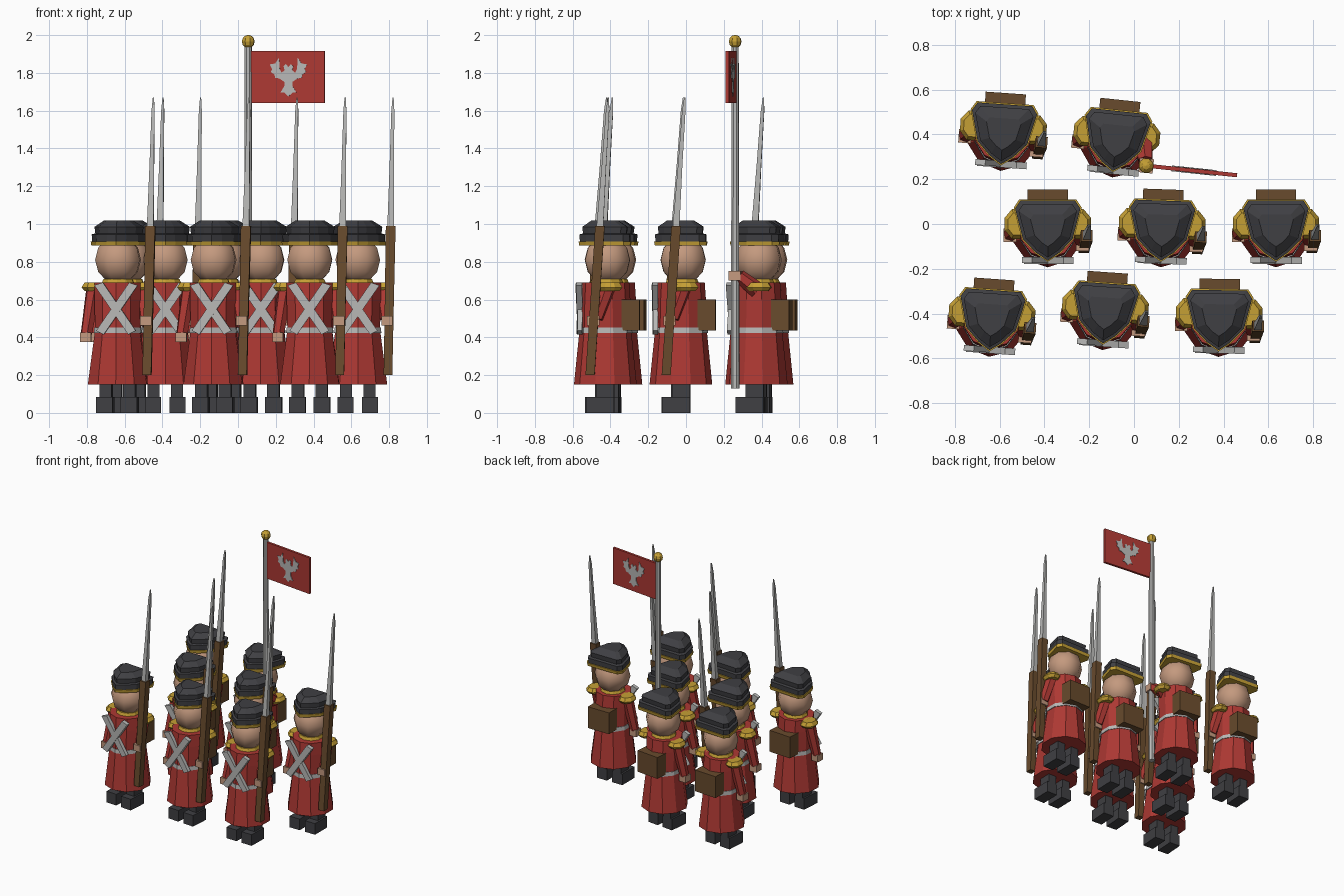
import bpy, math
from mathutils import Vector, Matrix

if "Cube" in bpy.data.objects:
    bpy.data.objects.remove(bpy.data.objects["Cube"])


def material(name, rgb):
    m = bpy.data.materials.new(name)
    m.diffuse_color = (*rgb, 1)
    m.use_nodes = True
    m.node_tree.nodes["Principled BSDF"].inputs["Base Color"].default_value = m.diffuse_color
    return m


RED = material("coat_red", (0.42, 0.04, 0.033))
DARK = material("charcoal", (0.05, 0.05, 0.056))
SKIN = material("skin", (0.55, 0.32, 0.21))
WOOD = material("brown", (0.14, 0.07, 0.026))
GOLD = material("gold", (0.56, 0.35, 0.035))
GREY = material("light_grey", (0.48, 0.48, 0.47))


def mesh(name, verts, faces, mat, smooth=False):
    me = bpy.data.meshes.new(name)
    me.from_pydata([tuple(v) for v in verts], [], faces)
    me.materials.append(mat)
    me.update()
    for p in me.polygons:
        p.use_smooth = smooth
    return me


def loft(name, rings, mat, smooth=False):
    """Skin equal-length counter-clockwise rings from bottom to top and cap both ends."""
    n = len(rings[0])
    verts = [v for r in rings for v in r]
    faces = [(k * n + i, k * n + (i + 1) % n, (k + 1) * n + (i + 1) % n, (k + 1) * n + i)
             for k in range(len(rings) - 1) for i in range(n)]
    faces += [tuple(reversed(range(n))), tuple(range(len(verts) - n, len(verts)))]
    return mesh(name, verts, faces, mat, smooth)


def ring(z, rx, ry, n, cx=0, cy=0):
    return [(cx + rx * math.cos(2 * math.pi * (i + .5) / n),
             cy + ry * math.sin(2 * math.pi * (i + .5) / n), z) for i in range(n)]


def lathe(name, prof, n, mat, cx=0, cy=0, smooth=False):
    k = 1 / math.cos(math.pi / n)
    return loft(name, [ring(z, rx * k, ry * k, n, cx, cy) for z, rx, ry in prof], mat, smooth)


def limb(name, pts, n, mat):
    """Tapered tube along a nearly straight path of (point, radius)."""
    q = (Vector(pts[-1][0]) - Vector(pts[0][0])).to_track_quat('Z', 'Y')
    return loft(name, [[Vector(p) + q @ Vector(v) for v in ring(0, r, r, n)] for p, r in pts], mat)


def box(name, lo, hi, mat):
    (a, b, c), (d, e, f) = lo, hi
    return loft(name, [[(a, b, z), (d, b, z), (d, e, z), (a, e, z)] for z in (c, f)], mat)


def ball(name, c, r, seg, rows, mat, smooth=False):
    prof = [(-math.pi / 2 + math.pi * i / rows) for i in range(rows + 1)]
    rings = [ring(c[2] + r * math.sin(t), max(r * math.cos(t), 1e-4), max(r * math.cos(t), 1e-4),
                  seg, c[0], c[1]) for t in prof]
    return loft(name, rings, mat, smooth)


def plate(name, outline, y0, y1, mat):
    """Upright plate from an outline in x and z."""
    n = len(outline)
    verts = [(x, y, z) for y in (y0, y1) for x, z in outline]
    faces = [tuple(range(n)), tuple(reversed(range(n, 2 * n)))]
    faces += [(i, i + n, (i + 1) % n + n, (i + 1) % n) for i in range(n)]
    me = mesh(name, verts, faces, mat)
    import bmesh
    bm = bmesh.new()
    bm.from_mesh(me)
    bmesh.ops.recalc_face_normals(bm, faces=bm.faces)
    bm.to_mesh(me)
    bm.free()
    return me


body, musket, standard = [], [], []

# legs and boots
for s, side in ((-1, "left"), (1, "right")):
    x0, x1 = sorted((s * .022, s * .108))
    body.append(box(side + "_boot", (x0, -.097, 0), (x1, .05, .085), DARK))
    x0, x1 = sorted((s * .03, s * .095))
    body.append(box(side + "_leg", (x0, -.045, .08), (x1, .05, .2), DARK))
    # shoulder pads
    body.append(lathe(side + "_epaulette", [(.645, .04, .05), (.665, .056, .066), (.69, .04, .05)],
                      8, GOLD, s * .137, .03))

# coat, belt, collar
body.append(lathe("coat", [(.15, .156, .158), (.44, .118, .13), (.6, .122, .126), (.69, .122, .12)],
                  10, RED, 0, .003))
body.append(lathe("waist_belt", [(.424, .125, .136), (.453, .122, .134)], 10, GREY, 0, .003))
body.append(lathe("collar", [(.685, .085, .085), (.71, .075, .075)], 10, GOLD, 0, .01))

# crossed straps
for s, side in ((-1, "left"), (1, "right")):
    pts = [(s * .115, .675), (s * .07, .69), (-s * .105, .435), (-s * .065, .415)]
    body.append(plate(side + "_cross_strap", [pts[0], pts[1], pts[2], pts[3]],
                      -.146 - .002 * s, -.118, GREY))

# backpack, head
body.append(box("backpack", (-.09, .09, .437), (.09, .185, .6), WOOD))
body.append(ball("head", (0, .015, .81), .128, 8, 6, SKIN, True))

# three-cornered hat: shield outline scaled into layers
half = [(0, -.142), (.055, -.105), (.118, -.04), (.155, .105), (.13, .143)]
shield = half + [(-x, y) for x, y in reversed(half[1:])]


def hat_ring(z, k):
    return [(x * k, y * k, z) for x, y in shield]


body.append(loft("hat_trim", [hat_ring(.885, .95), hat_ring(.908, .98)], GOLD))
body.append(loft("hat", [hat_ring(.906, .93), hat_ring(.945, .94), hat_ring(.95, .81),
                         hat_ring(.985, .84), hat_ring(1.018, .5)], DARK))

# hanging left arm
body.append(limb("left_arm", [((-.128, .02, .67), .042), ((-.166, -.015, .42), .032)], 6, RED))
body.append(box("left_hand", (-.197, -.05, .375), (-.14, .01, .425), SKIN))

# right arm with musket and bayonet
musket.append(limb("right_arm", [((.128, .02, .67), .042), ((.15, -.04, .5), .034)], 6, RED))
musket.append(box("right_hand", (.125, -.09, .463), (.185, -.025, .512), SKIN))


def along(z):
    t = (z - .2) / 1.47
    return (.16 + .027 * t, -.075 + .098 * t, z)


def gun(name, prof, mat):
    return loft(name, [[(along(z)[0] + a * rx, along(z)[1] + b * ry, z)
                        for a, b in ((-1, -1), (1, -1), (1, 1), (-1, 1))]
                       for z, rx, ry in prof], mat)


musket.append(gun("musket_stock", [(.2, .023, .024), (.6, .024, .024), (.99, .026, .025)], WOOD))
musket.append(gun("bayonet", [(.98, .018, .018), (1.3, .012, .012), (1.6, .008, .009),
                              (1.67, .003, .003)], GREY))

# standard bearer's arm, pole and flag
px, py = .145, -.095
standard.append(limb("raised_arm", [((.12, .02, .65), .045), ((px - .005, py + .02, .725), .036)], 6, RED))
standard.append(box("raised_hand", (px - .032, py - .032, .7), (px + .032, py + .032, .752), SKIN))
standard.append(lathe("flag_pole", [(.13, .022, .022), (1.95, .018, .018)], 8, GREY, px, py))
standard.append(ball("pole_finial", (px, py, 1.966), .035, 8, 6, GOLD))
standard.append(box("flag", (px + .012, py - .009, 1.64), (px + .408, py + .009, 1.917), RED))

# bird emblem: mirrored half outline, in hundredths of the grid
bird = [(0, 5.5), (1.3, 7.2), (2.6, 6), (2, 4), (3.6, 2.6), (4.6, 4.5), (5, 10.5), (7, 7.5), (10, 7),
        (8.6, 4.5), (9.4, 3), (7.4, 1.6), (7, -.2), (5, -.4), (2.2, -2.2), (2.2, -4.5), (4.3, -8),
        (2.4, -7.8), (0, -10)]
outline = bird + [(-x, z) for x, z in reversed(bird[1:-1])]
cx = px + .215
outline = [(cx + x / 100, 1.775 + z / 100) for x, z in outline]
standard.append(plate("front_emblem", outline, py - .013, py - .008, GREY))
standard.append(plate("back_emblem", outline, py + .008, py + .013, GREY))

# formation: x, y, turn in degrees
troop = [(-.636, -.43, -4), (-.13, -.4, -4), (.38, -.43, -1),
         (-.385, -.03, 0), (.125, -.03, -2), (.634, -.03, 0),
         (-.585, .4, -4), (-.08, .37, -6)]
for i, (x, y, turn) in enumerate(troop):
    place = Matrix.Translation((x, y, 0)) @ Matrix.Rotation(math.radians(turn), 4, 'Z')
    for me in body + (standard if i == 7 else musket):
        ob = bpy.data.objects.new(f"soldier_{i + 1}_{me.name}", me)
        ob.matrix_world = place
        bpy.context.collection.objects.link(ob)
